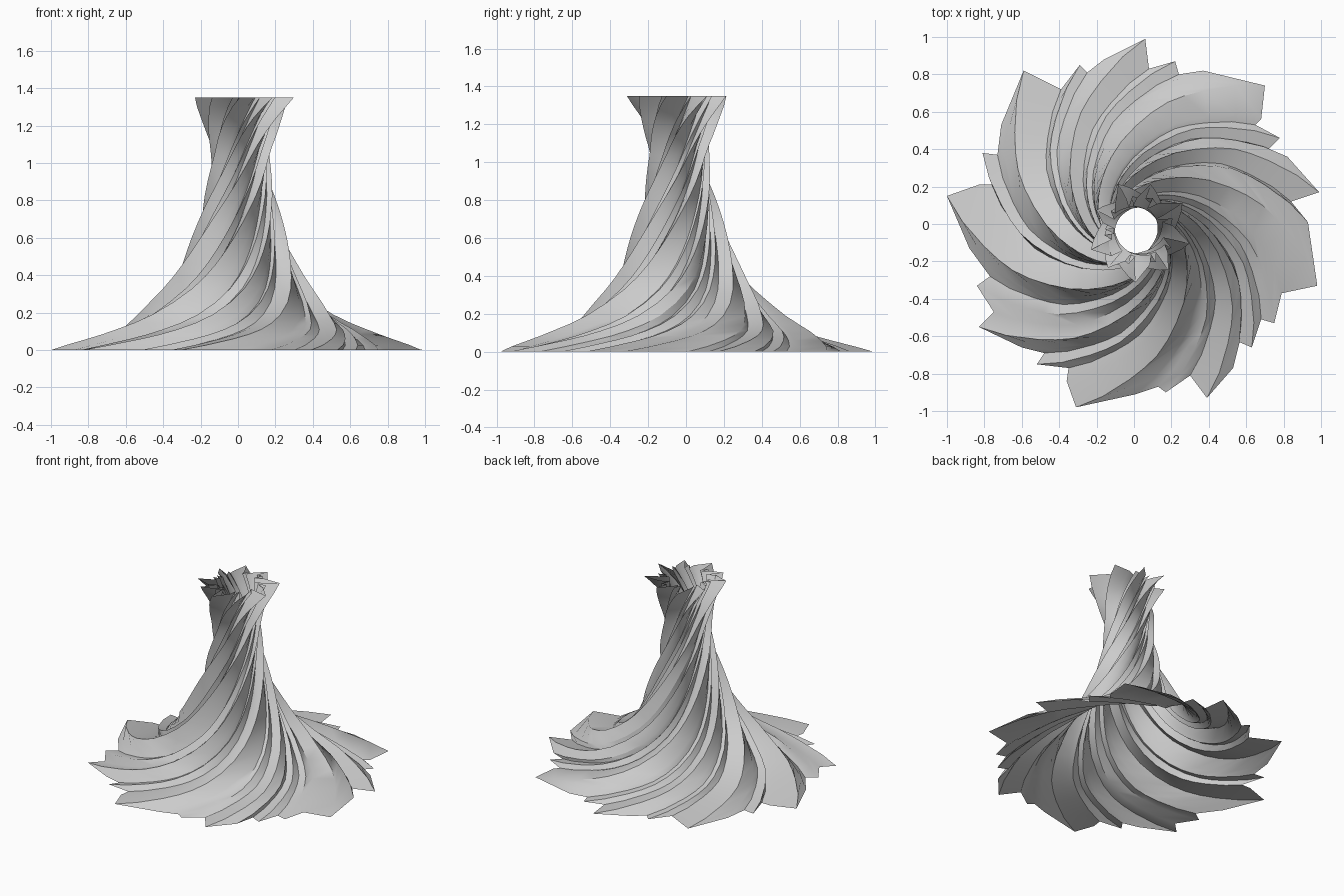
import bpy
import math
from mathutils import Vector

if "Cube" in bpy.data.objects:
    bpy.data.objects.remove(bpy.data.objects["Cube"], do_unlink=True)

# Axis of the twisted stem, slightly off the centre of the skirt
AXIS = Vector((0.015, -0.03))
STEPS = 2

# Pleated hem of the skirt, clockwise from above, in hundredths
HEM = [(6, 99), (8, 83), (22, 87), (24, 80), (37, 82), (70, 74), (68, 56),
       (65, 53), (78, 46), (72, 40), (82, 36), (99, 17), (84, 12), (93, 1),
       (98, -33), (79, -37), (75, -53), (68, -51), (63, -66), (56, -63),
       (53, -77), (39, -93), (30, -81), (17, -90), (13, -87), (1, -91),
       (-31, -98), (-36, -84), (-35, -77), (-52, -75), (-48, -69), (-60, -66),
       (-83, -55), (-75, -47), (-84, -33), (-77, -28), (-88, -13), (-100, 15),
       (-83, 21), (-76, 21), (-81, 38), (-73, 37), (-71, 53), (-59, 82),
       (-39, 72), (-29, 85), (-25, 81), (-16, 88)]

# Height, outer radius, pleat depth, twist in degrees
LEVELS = [(0, 1, 1, 0), (.06, .8, 1, 16), (.11, .68, 1, 28), (.19, .54, 1.1, 42),
          (.33, .4, 1.2, 61), (.46, .32, 1.3, 76), (.6, .26, 1.4, 92),
          (.75, .21, 1.5, 112), (.9, .175, 1.5, 138), (1.04, .165, 1.6, 164),
          (1.14, .185, 1.9, 182), (1.24, .22, 2.3, 200), (1.35, .28, 2.7, 220)]


def smooth_levels(keys, steps):
    """Catmull-Rom curve through the level settings."""
    keys = [Vector(k) for k in keys]
    last = len(keys) - 1
    for i in range(last):
        a, b, c, d = (keys[min(max(i + j, 0), last)] for j in (-1, 0, 1, 2))
        for s in range(steps):
            t = s / steps
            yield b + (c - a) * t / 2 + (a * 2 - b * 5 + c * 4 - d) * t**2 / 2 \
                + (b * 3 - a - c * 3 + d) * t**3 / 2
    yield keys[-1]


def pleated_ring(hem, level):
    """One star-shaped section of the skirt or stem."""
    height, radius, depth, twist = level
    reach = max(p.length for p in hem)
    ring = []
    for p in hem:
        inset = 1 - p.length / reach
        r = radius * reach * max(1 - depth * inset, 0.33)
        # Folds lean under the neighbouring pleat as they deepen
        angle = math.atan2(p.y, p.x) + math.radians(twist) + 0.3 * (depth - 1) * inset
        ring.append((AXIS.x + r * math.cos(angle), AXIS.y + r * math.sin(angle), height))
    return ring


# Loft the sections into one open pleated sheet
hem = [Vector(p) / 100 - AXIS for p in HEM]
rings = [pleated_ring(hem, level) for level in smooth_levels(LEVELS, STEPS)]
n = len(hem)
verts = [v for ring in rings for v in ring]
faces = []
for k in range(len(rings) - 1):
    for i in range(n):
        a, b = k * n + i, k * n + (i + 1) % n
        faces.append((b, a, a + n, b + n))

mesh = bpy.data.meshes.new("twisted_pleated_stem")
mesh.from_pydata(verts, [], faces)
stem = bpy.data.objects.new("twisted_pleated_stem", mesh)
bpy.context.collection.objects.link(stem)

# Plain light grey
grey = bpy.data.materials.new("light_grey")
grey.use_nodes = True
colour = (0.6, 0.6, 0.6, 1)
grey.diffuse_color = colour
grey.node_tree.nodes["Principled BSDF"].inputs["Base Color"].default_value = colour
mesh.materials.append(grey)

# Smooth pleats with crisp folds
bpy.ops.object.select_all(action='DESELECT')
stem.select_set(True)
bpy.context.view_layer.objects.active = stem
bpy.ops.object.shade_smooth_by_angle(angle=math.radians(35))
